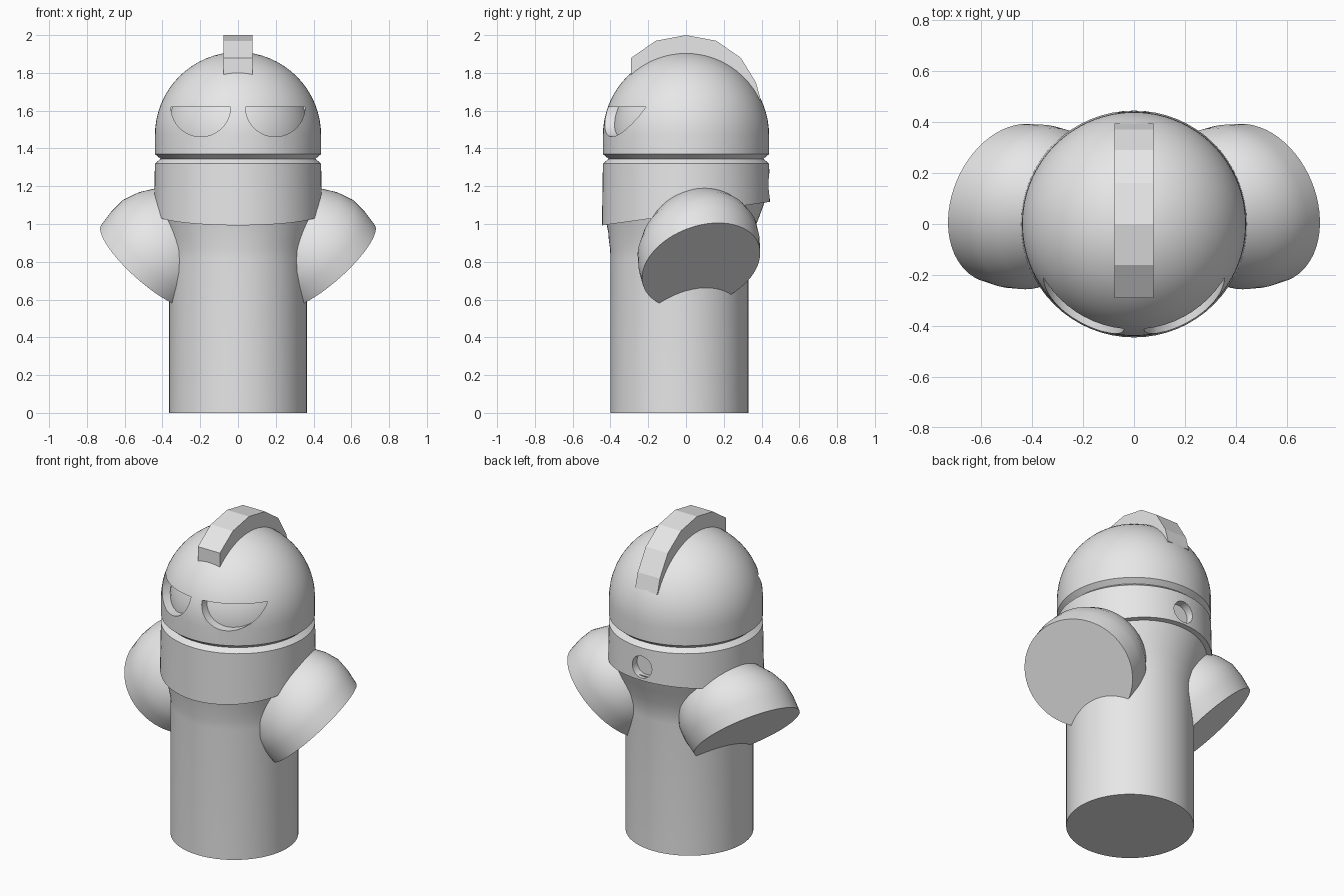
import bpy
import bmesh
from math import sin, cos, pi, radians
from mathutils import Vector

if "Cube" in bpy.data.objects:
    bpy.data.objects.remove(bpy.data.objects["Cube"], do_unlink=True)

SEG = 64
grey = bpy.data.materials.new("plain_grey")
grey.use_nodes = True
colour = (0.8, 0.8, 0.8, 1)
grey.diffuse_color = colour
grey.node_tree.nodes["Principled BSDF"].inputs["Base Color"].default_value = colour


def make_object(name, bm):
    bmesh.ops.recalc_face_normals(bm, faces=bm.faces[:])
    mesh = bpy.data.meshes.new(name)
    bm.to_mesh(mesh)
    bm.free()
    mesh.materials.append(grey)
    obj = bpy.data.objects.new(name, mesh)
    bpy.context.collection.objects.link(obj)
    return obj


def loft(name, rings):
    """Skin a list of closed rings and cap both ends."""
    bm = bmesh.new()
    loops = [[bm.verts.new(p) for p in ring] for ring in rings]
    n = len(loops[0])
    for a, b in zip(loops, loops[1:]):
        for i in range(n):
            j = (i + 1) % n
            bm.faces.new((a[i], a[j], b[j], b[i]))
    bm.faces.new(loops[0])
    bm.faces.new(loops[-1])
    return make_object(name, bm)


def circle(centre, u, v, r):
    angles = [2 * pi * i / SEG for i in range(SEG)]
    return [centre + r * (cos(a) * u + sin(a) * v) for a in angles]


def level_ring(z, r, cy=0.0, slope=0.0):
    """Horizontal ring, optionally rising towards the back."""
    ring = circle(Vector((0, cy, z)), Vector((1, 0, 0)), Vector((0, 1, 0)), r)
    for p in ring:
        p.z += slope * p.y
    return ring


def smooth(obj):
    bpy.ops.object.select_all(action="DESELECT")
    obj.select_set(True)
    bpy.context.view_layer.objects.active = obj
    bpy.ops.object.shade_smooth_by_angle(angle=radians(30))


def carve(obj, cutters):
    for cutter in cutters:
        cutter.hide_render = True
        mod = obj.modifiers.new("carve", "BOOLEAN")
        mod.operation = "DIFFERENCE"
        mod.solver = "EXACT"
        mod.object = cutter
    bpy.context.view_layer.update()
    graph = bpy.context.evaluated_depsgraph_get()
    carved = bpy.data.meshes.new_from_object(obj.evaluated_get(graph))
    obj.modifiers.clear()
    obj.data = carved
    for cutter in cutters:
        bpy.data.objects.remove(cutter, do_unlink=True)


# Body: straight column flaring into the slanted helmet rim
smooth(loft("body", [
    level_ring(0, 0.365, -0.035),
    level_ring(0.82, 0.365, -0.035),
    level_ring(0.87, 0.368, -0.034),
    level_ring(0.93, 0.38, -0.028, 0.05),
    level_ring(1.0, 0.4, -0.012, 0.1),
    level_ring(1.08, 0.425, 0, 0.14),
]))

# Helmet: band, V groove and dome
R, DOME_Z, STEPS = 0.44, 1.47, 16
rings = [level_ring(1.055, 0.445, 0, 0.14), level_ring(1.32, R),
         level_ring(1.345, 0.41), level_ring(1.37, R)]
for k in range(STEPS):
    a = pi / 2 * k / STEPS
    rings.append(level_ring(DOME_Z + R * sin(a), R * cos(a)))
rings.append(level_ring(DOME_Z + R, 0.004))
helmet = loft("helmet", rings)

# Half-round eye recesses and the round hole at the back
cutters = []
for side in (1, -1):
    outline = [(side * 0.197 + 0.158 * cos(a), 1.62 - 0.158 * sin(a))
               for a in (pi * i / 20 for i in range(21))]
    cutters.append(loft("eye_cutter", [[Vector((x, y, z)) for x, z in outline]
                                       for y in (-0.6, -0.1)]))
cutters.append(loft("hole_cutter", [
    circle(Vector((0, y, 1.2)), Vector((1, 0, 0)), Vector((0, 0, 1)), 0.068)
    for y in (0.39, 0.6)]))
carve(helmet, cutters)
smooth(helmet)

# Curved floor behind the eye openings
bm = bmesh.new()
bmesh.ops.create_uvsphere(bm, u_segments=48, v_segments=24, radius=0.39)
bmesh.ops.translate(bm, verts=bm.verts[:], vec=(0, 0, DOME_Z))
smooth(make_object("eye_floor", bm))

# Crest: flat-sided arched plate along the top
profile = [(-0.29, 1.7), (-0.29, 1.88), (-0.16, 1.97), (0, 2), (0.16, 1.97),
           (0.29, 1.88), (0.37, 1.75), (0.395, 1.66), (0.3, 1.6)]
loft("crest", [[Vector((x, y, z)) for y, z in profile] for x in (-0.077, 0.077)])

# Arms: round stubs with flat ends facing down and outwards
for side, name in ((1, "left_arm"), (-1, "right_arm")):
    normal = Vector((side * 0.64, 0.27, -0.72)).normalized()
    axis = Vector((side * -0.66, -0.12, 0.74)).normalized()
    u = normal.cross(Vector((0, 0, 1))).normalized()
    v = normal.cross(u)
    end = Vector((side * 0.48, 0.08, 0.78))
    stub = ((0, 0.325), (0.09, 0.333), (0.17, 0.328), (0.25, 0.295),
            (0.33, 0.24), (0.39, 0.17), (0.42, 0.08))
    smooth(loft(name, [circle(end + t * axis, u, v, r) for t, r in stub]))
